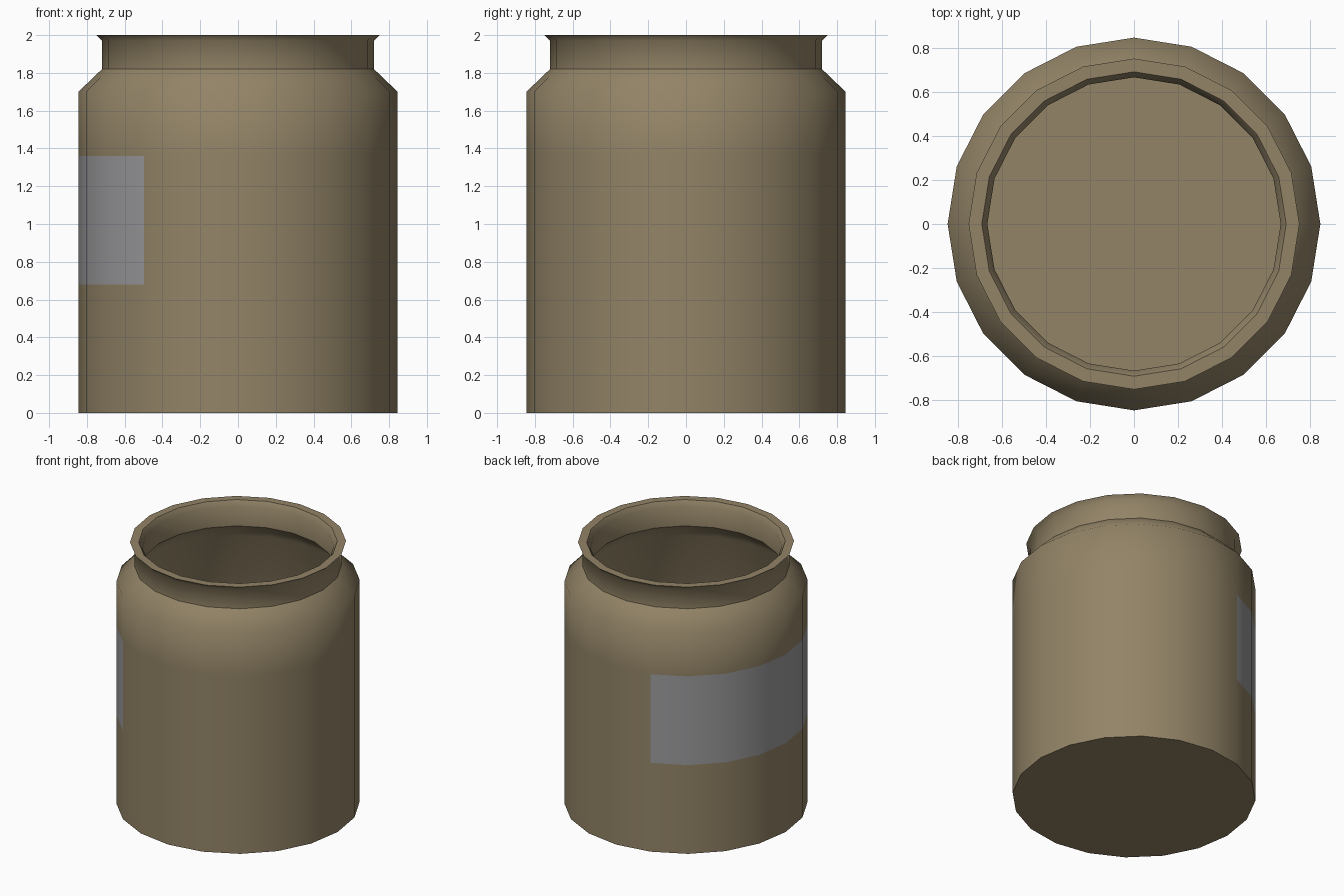
import bpy, bmesh
from math import cos, sin, tau

if "Cube" in bpy.data.objects:
    bpy.data.objects.remove(bpy.data.objects["Cube"])

SIDES = 20

# profile from outer base, over the rim, down to the inner floor: radius, height, crease
PROFILE = [
    (0.845, 0.00, True), (0.845, 0.68, False), (0.845, 1.36, False),
    (0.845, 1.70, False), (0.72, 1.82, True), (0.72, 1.97, False),
    (0.75, 2.00, True), (0.69, 2.00, True), (0.665, 1.96, False),
    (0.665, 1.81, True), (0.79, 1.68, False), (0.79, 0.05, True),
]
LABEL_BAND = 1            # profile segment that carries the label
LABEL_SIDES = range(6, 13)  # facets from 108 to 234 degrees


def material(name, color):
    mat = bpy.data.materials.new(name)
    mat.diffuse_color = (*color, 1)
    mat.use_nodes = True
    mat.node_tree.nodes["Principled BSDF"].inputs["Base Color"].default_value = mat.diffuse_color
    return mat


bm = bmesh.new()
rings = [[bm.verts.new((r * cos(tau * i / SIDES), r * sin(tau * i / SIDES), z))
          for i in range(SIDES)] for r, z, _ in PROFILE]

# walls, shoulder, neck and rim, with the label facets in grey
for k, (low, high) in enumerate(zip(rings, rings[1:])):
    for i in range(SIDES):
        j = (i + 1) % SIDES
        face = bm.faces.new((low[i], low[j], high[j], high[i]))
        if k == LABEL_BAND and i in LABEL_SIDES:
            face.material_index = 1

# base and inner floor
bm.faces.new(rings[0][::-1])
bm.faces.new(rings[-1])

# smooth shading with crisp rings
for face in bm.faces:
    face.smooth = True
for ring, (_, _, crease) in zip(rings, PROFILE):
    if crease:
        for i in range(SIDES):
            bm.edges.get((ring[i], ring[(i + 1) % SIDES])).smooth = False

mesh = bpy.data.meshes.new("jar")
bm.to_mesh(mesh)
bm.free()
mesh.materials.append(material("brown_clay", (0.29, 0.23, 0.135)))
mesh.materials.append(material("label_grey", (0.33, 0.33, 0.34)))
jar = bpy.data.objects.new("jar", mesh)
bpy.context.collection.objects.link(jar)
